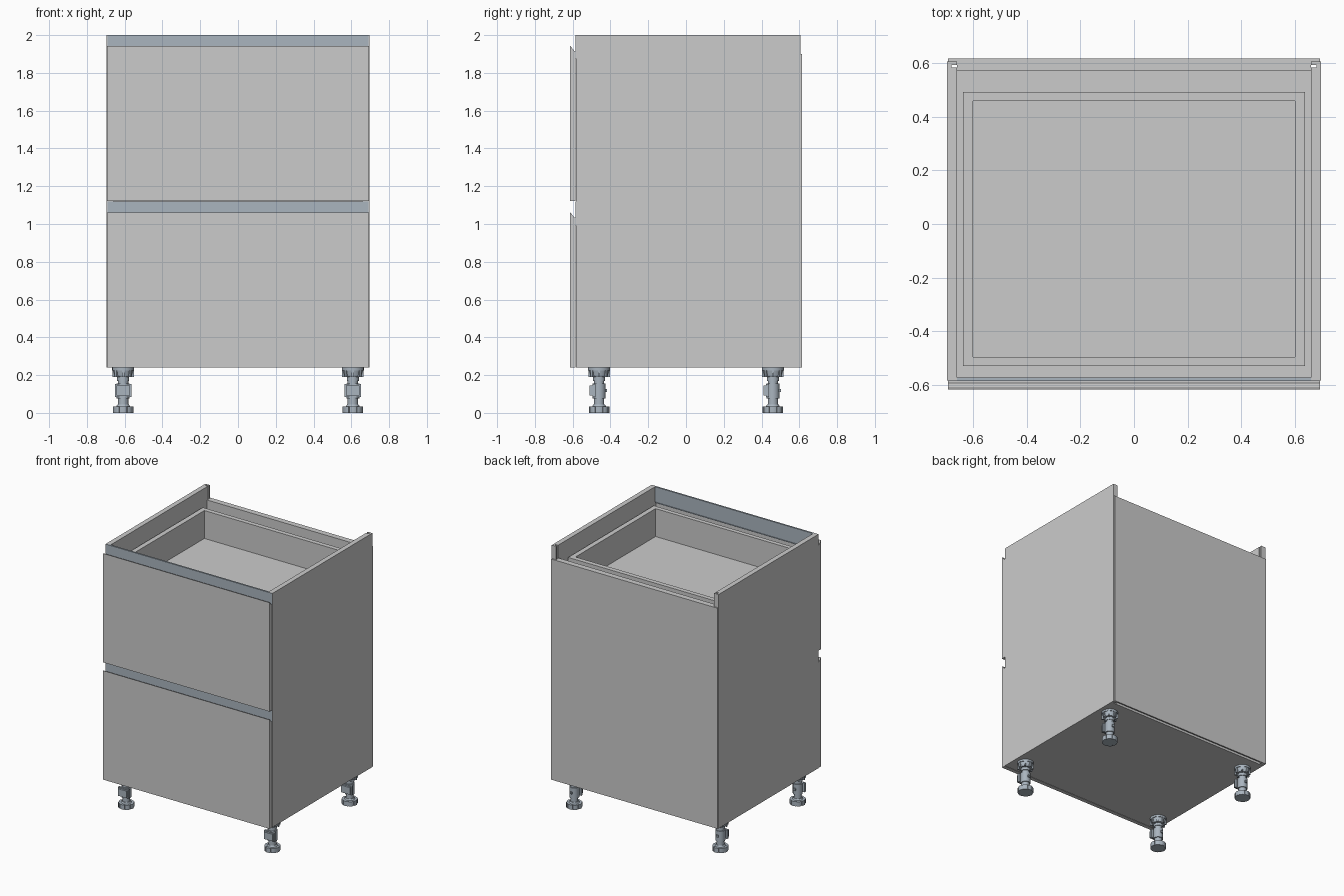
import bpy, bmesh, math
from mathutils import Matrix, Vector

if "Cube" in bpy.data.objects:
    bpy.data.objects.remove(bpy.data.objects["Cube"])

metal = bpy.data.materials.new("blue_grey_metal")
metal.diffuse_color = (0.40, 0.46, 0.52, 1)
metal.use_nodes = True
metal.node_tree.nodes["Principled BSDF"].inputs["Base Color"].default_value = metal.diffuse_color


def finish(name, bm, mat=None):
    bmesh.ops.recalc_face_normals(bm, faces=bm.faces)
    me = bpy.data.meshes.new(name)
    bm.to_mesh(me)
    bm.free()
    ob = bpy.data.objects.new(name, me)
    bpy.context.collection.objects.link(ob)
    if mat:
        me.materials.append(mat)
    return ob


def add_box(bm, x0, x1, y0, y1, z0, z1):
    m = Matrix.Translation(((x0 + x1) / 2, (y0 + y1) / 2, (z0 + z1) / 2))
    m = m @ Matrix.Diagonal((x1 - x0, y1 - y0, z1 - z0, 1))
    bmesh.ops.create_cube(bm, size=1, matrix=m)


def box(name, *size, mat=None):
    bm = bmesh.new()
    add_box(bm, *size)
    return finish(name, bm, mat)


def add_prism(bm, points, offset):
    face = bm.faces.new([bm.verts.new(p) for p in points])
    ext = bmesh.ops.extrude_face_region(bm, geom=[face], use_keep_orig=True)
    verts = [v for v in ext["geom"] if isinstance(v, bmesh.types.BMVert)]
    bmesh.ops.translate(bm, verts=verts, vec=Vector(offset))


def prism(name, points, offset, mat=None):
    bm = bmesh.new()
    add_prism(bm, points, offset)
    return finish(name, bm, mat)


# Side panels, each with a narrow groove near the back
for s, side in ((-1, "left"), (1, "right")):
    plan = [(0.695, -0.582), (0.695, 0.605), (0.658, 0.605), (0.658, 0.592),
            (0.68, 0.592), (0.68, 0.582), (0.658, 0.582), (0.658, -0.582)]
    prism(side + "_side_panel", [(s * x, y, 0.24) for x, y in plan], (0, 0, 1.76))

# Carcass bottom and back
box("bottom_panel", -0.658, 0.658, -0.582, 0.572, 0.24, 0.277)
box("inner_back", -0.658, 0.658, 0.572, 0.582, 0.24, 1.9)
box("back_rail", -0.658, 0.658, 0.592, 0.605, 0.25, 1.9)
box("back_rail_top", -0.658, 0.658, 0.582, 0.592, 1.86, 1.9)
box("outer_back_panel", -0.692, 0.692, 0.605, 0.615, 0.24, 1.9)

# Two drawers: bevelled front, grip strip and open box
for dz, level in ((0, "upper"), (-0.882, "lower")):
    z0 = 1.122 + dz
    top = 1.942 + dz
    front = [(-0.615, z0), (-0.615, top), (-0.611, top), (-0.592, top - 0.025),
             (-0.585, top - 0.025), (-0.585, z0)]
    prism(level + "_drawer_front", [(-0.693, y, z) for y, z in front], (1.386, 0, 0))

    zt = 2.0 + dz
    strip = [(-0.584, zt), (-0.571, zt), (-0.571, zt - 0.11), (-0.577, zt - 0.125),
             (-0.585, zt - 0.125), (-0.584, zt - 0.11)]
    prism(level + "_grip_strip", [(-0.692, y, z) for y, z in strip], (1.384, 0, 0), metal)

    bm = bmesh.new()
    b, f, r = 1.635 + dz, 1.67 + dz, 1.88 + dz
    add_box(bm, -0.6, 0.6, -0.495, 0.457, b, f)
    add_box(bm, -0.637, 0.637, -0.528, -0.495, b, r)
    add_box(bm, -0.637, 0.637, 0.457, 0.492, b, r)
    for s in (-1, 1):
        x = sorted((s * 0.6, s * 0.637))
        add_box(bm, x[0], x[1], -0.495, 0.457, b, r)
    finish(level + "_drawer_box", bm)


def add_cyl(bm, r1, r2, z0, z1, n=24):
    bmesh.ops.create_cone(bm, cap_ends=True, segments=n, radius1=r1, radius2=r2,
                          depth=z1 - z0, matrix=Matrix.Translation((0, 0, (z0 + z1) / 2)))


def make_leg():
    bm = bmesh.new()
    # Notched foot
    pts = []
    for i in range(8):
        for d, r in ((-0.36, 0.053), (-0.15, 0.055), (0.15, 0.055), (0.36, 0.053),
                     (0.37, 0.044), (0.41, 0.044)):
            a = i * math.pi / 4 + d
            pts.append((r * math.cos(a), r * math.sin(a), 0))
    add_prism(bm, pts, (0, 0, 0.035))
    add_cyl(bm, 0.036, 0.03, 0.035, 0.045)
    # Stem, sleeve and neck rings
    add_cyl(bm, 0.027, 0.027, 0.04, 0.2)
    add_cyl(bm, 0.034, 0.034, 0.075, 0.155)
    add_cyl(bm, 0.032, 0.032, 0.17, 0.195)
    # Mounting socket with ribs under the carcass
    add_cyl(bm, 0.045, 0.053, 0.192, 0.225)
    add_cyl(bm, 0.058, 0.058, 0.225, 0.24)
    for i in range(4):
        a = Matrix.Rotation(i * math.pi / 4, 4, 'Z')
        m = a @ Matrix.Translation((0, 0, 0.212)) @ Matrix.Diagonal((0.114, 0.012, 0.045, 1))
        bmesh.ops.create_cube(bm, size=1, matrix=m)
    # Plinth clip on the front and small peg behind
    add_box(bm, -0.043, 0.043, -0.036, -0.02, 0.085, 0.152)
    add_box(bm, -0.036, 0.036, -0.05, -0.036, 0.092, 0.145)
    add_box(bm, -0.008, 0.008, 0.02, 0.042, 0.11, 0.126)
    return finish("leg", bm, metal)


# Four legs sharing one mesh
leg = make_leg()
bpy.context.view_layer.objects.active = leg
leg.select_set(True)
bpy.ops.object.shade_smooth_by_angle(angle=math.radians(30))
leg.name = "front_left_leg"
leg.location = (-0.608, -0.46, 0)
for name, x, y in (("front_right_leg", 0.608, -0.46), ("back_left_leg", -0.608, 0.46),
                   ("back_right_leg", 0.608, 0.46)):
    copy = leg.copy()
    copy.name = name
    copy.location = (x, y, 0)
    bpy.context.collection.objects.link(copy)
